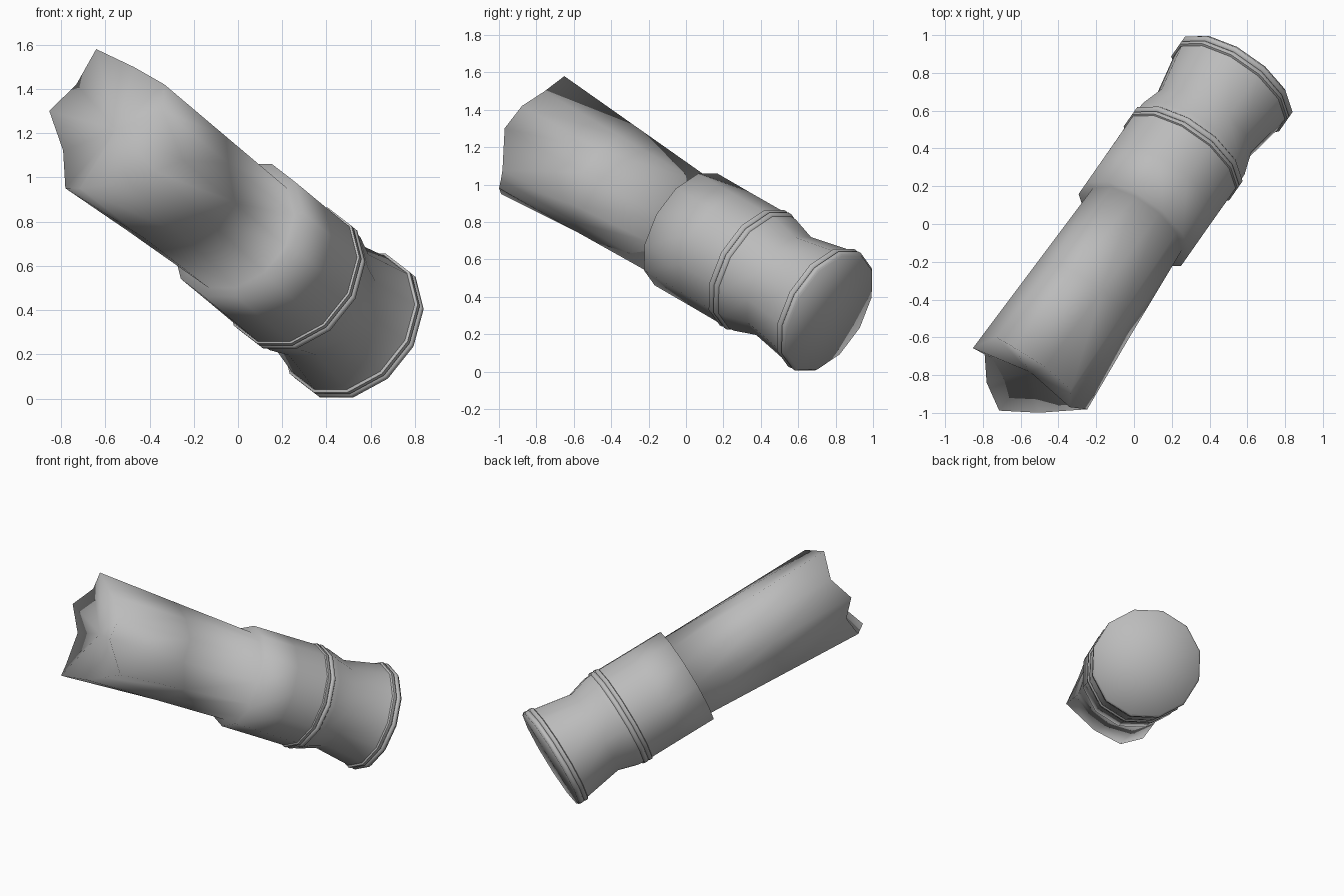
import bpy, bmesh, math
from mathutils import Vector

cube = bpy.data.objects.get("Cube")
if cube:
    bpy.data.objects.remove(cube)

# Tilted axis of the whole part, with two directions across it
AXIS = Vector((0.518, 0.74, -0.429)).normalized()
SIDE = AXIS.cross(Vector((0, 0, 1))).normalized()
RISE = SIDE.cross(AXIS)
ORIGIN = Vector((0, 0, 0.76))
SIDES = 12

grey = bpy.data.materials.new("plain_grey")
grey.use_nodes = True
colour = (0.5, 0.5, 0.5, 1)
grey.diffuse_color = colour
grey.node_tree.nodes["Principled BSDF"].inputs["Base Color"].default_value = colour


def place(u, v, t):
    return ORIGIN + SIDE * u + RISE * v + AXIS * t


def circle(r, t):
    angles = [math.tau * (i + 0.5) / SIDES for i in range(SIDES)]
    return [place(r * math.cos(a), r * math.sin(a), t) for a in angles]


def loft(name, rings, start=None, end=None, sharp=None):
    """Skin rings of points; start and end are optional cap centres."""
    bm = bmesh.new()
    loops = [[bm.verts.new(p) for p in ring] for ring in rings]
    n = len(loops[0])
    for a, b in zip(loops, loops[1:]):
        for i in range(n):
            j = (i + 1) % n
            bm.faces.new((a[i], a[j], b[j], b[i]))
    for loop, centre in ((loops[0], start), (loops[-1], end)):
        if centre is not None:
            c = bm.verts.new(centre)
            for i in range(n):
                bm.faces.new((loop[i], loop[(i + 1) % n], c))
    bmesh.ops.recalc_face_normals(bm, faces=bm.faces)
    mesh = bpy.data.meshes.new(name)
    bm.to_mesh(mesh)
    bm.free()
    mesh.materials.append(grey)
    obj = bpy.data.objects.new(name, mesh)
    bpy.context.collection.objects.link(obj)
    bpy.ops.object.select_all(action="DESELECT")
    obj.select_set(True)
    bpy.context.view_layer.objects.active = obj
    if sharp:
        bpy.ops.object.shade_smooth_by_angle(angle=math.radians(sharp))
    else:
        bpy.ops.object.shade_smooth()


# Handle and collar: a ragged, notched end evens out into a round sleeve
ragged_end = [
    (0.277, 0.064, -1.126), (0.23, 0.206, -1.105), (0.05, 0.285, -1.12),
    (-0.152, 0.354, -1.165), (-0.255, 0.206, -1.105), (-0.322, 0.047, -1.16),
    (-0.252, -0.111, -1.075), (-0.158, -0.315, -1.107), (-0.018, -0.352, -1.182),
    (0.163, -0.276, -1.093), (0.262, -0.198, -1.04), (0.36, -0.12, -0.99),
]
tip = [place(*p) for p in ragged_end]
root = circle(0.297, 0.0)
middle = [a.lerp(b, 0.5) for a, b in zip(tip, root)]
sleeve = [circle(r, t) for t, r in ((0.0, 0.343), (0.25, 0.343), (0.475, 0.344))]
loft("handle_and_collar", [tip, middle, root] + sleeve, start=place(0, 0, -1.06))


# Double bead around a rim
def bead(name, t, r):
    steps = ((0, -0.012), (0.006, 0.0), (0.024, 0.0), (0.032, -0.01),
             (0.04, 0.0), (0.058, 0.0), (0.066, -0.012))
    loft(name, [circle(r + dr, t + dt) for dt, dr in steps], sharp=60)


bead("collar_bead", 0.47, 0.353)
bead("end_bead", 0.968, 0.36)

# Neck: tapers sharply below the collar, then flares evenly to the end
loft("neck", [circle(r, t) for t, r in
              ((0.53, 0.342), (0.57, 0.34), (0.705, 0.3), (0.975, 0.347))])

# Round end face, softly shaded into its rim
loft("end_face", [circle(0.354, 1.024), circle(0.349, 1.037)],
     end=place(0, 0, 1.04))
